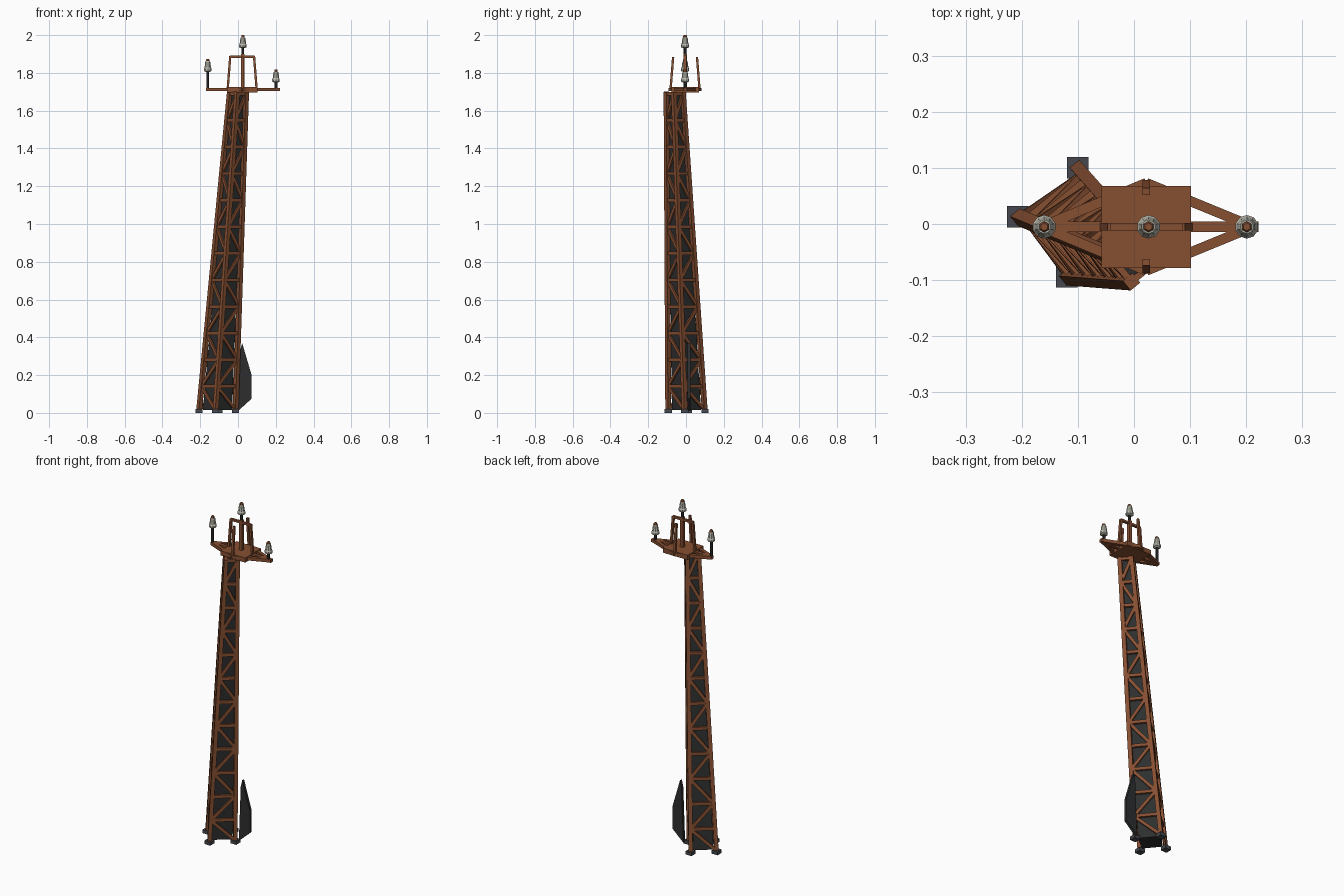
import bpy, bmesh, math
from mathutils import Vector, Matrix

if "Cube" in bpy.data.objects:
    bpy.data.objects.remove(bpy.data.objects["Cube"])


def mat(name, rgb):
    m = bpy.data.materials.new(name)
    m.diffuse_color = (*rgb, 1)
    m.use_nodes = True
    m.node_tree.nodes["Principled BSDF"].inputs["Base Color"].default_value = m.diffuse_color
    return m


RUST = mat("rusty brown", (0.24, 0.078, 0.031))
DARK = mat("charcoal", (0.026, 0.027, 0.028))
SLATE = mat("slate grey", (0.06, 0.064, 0.075))
GLASS = mat("pale grey", (0.50, 0.49, 0.42))


def make(name, bm, *mats):
    bmesh.ops.recalc_face_normals(bm, faces=bm.faces)
    me = bpy.data.meshes.new(name)
    bm.to_mesh(me)
    bm.free()
    for m in mats:
        me.materials.append(m)
    ob = bpy.data.objects.new(name, me)
    bpy.context.collection.objects.link(ob)
    return ob


def bar(bm, a, b, w, d, side):
    """Box from a to b, w wide along side and d deep across it."""
    a, b = Vector(a), Vector(b)
    z = (b - a).normalized()
    x = Vector(side)
    x = (x - z * x.dot(z)).normalized()
    y = z.cross(x)
    rot = Matrix((x, y, z)).transposed().to_4x4()
    bmesh.ops.create_cube(bm, size=1, matrix=Matrix.Translation((a + b) / 2) @ rot
                          @ Matrix.Diagonal((w, d, (b - a).length, 1)))


def bars(name, items, m):
    bm = bmesh.new()
    for it in items:
        bar(bm, *it)
    return make(name, bm, m)


# Leaning, tapering tower: four corners turned to a diamond
TOP = 1.70
BASE = Vector((-0.11, 0.003, 0))
HEAD = Vector((0.0, -0.06, TOP))
DIRS = [Vector((-1, 0.1, 0)), Vector((-0.1, -1, 0)), Vector((1, -0.1, 0)), Vector((0.1, 1, 0))]


def corner(i, z, k=1.0):
    t = z / TOP
    return BASE.lerp(HEAD, t) + DIRS[i % 4] * (0.097 * (1 - t) + 0.043 * t) * k + Vector((0, 0, 0))


face_side = DIRS[1] - DIRS[0]
bars("tower_legs", [(corner(i, 0.01), corner(i, TOP), 0.022, 0.022, face_side) for i in range(4)], RUST)

# Rungs and alternating diagonals on each face
levels = [0.14 + i * (TOP - 0.15) / 11 for i in range(12)]
rungs, braces = [], []
for i in range(4):
    out = DIRS[i] + DIRS[(i + 1) % 4]
    for z in levels:
        rungs.append((corner(i, z), corner(i + 1, z), 0.012, 0.018, out))
    for j, (lo, hi) in enumerate(zip([0.015] + levels[:-1], levels)):
        p, q = (i, i + 1) if j % 2 else (i + 1, i)
        braces.append((corner(p, lo), corner(q, hi), 0.010, 0.017, out))
bars("tower_rungs", rungs, RUST)
bars("tower_braces", braces, RUST)

# Dark core inside the lattice
bm = bmesh.new()
lo = [bm.verts.new(corner(i, 0.015, 0.8)) for i in range(4)]
hi = [bm.verts.new(corner(i, TOP - 0.02, 0.8)) for i in range(4)]
bm.faces.new(lo)
bm.faces.new(hi)
for i in range(4):
    j = (i + 1) % 4
    bm.faces.new((lo[i], lo[j], hi[j], hi[i]))
make("tower_core", bm, DARK)

# Foot pads
bars("foot_pads", [(corner(i, 0), corner(i, 0) + Vector((0, 0, 0.02)), 0.038, 0.038, (1, 0, 0))
                   for i in range(4)], SLATE)

# Fin panel beside the base
bm = bmesh.new()
outline = [(0.0, 0.01), (0.072, 0.075), (0.072, 0.2), (0.022, 0.37), (0.012, 0.33)]
f = bm.faces.new([bm.verts.new((x, 0.008, z)) for x, z in outline])
ext = bmesh.ops.extrude_face_region(bm, geom=[f])
bmesh.ops.translate(bm, vec=(0, 0.016, 0), verts=[v for v in ext["geom"] if isinstance(v, bmesh.types.BMVert)])
make("base_fin", bm, DARK)

# Platform deck with diamond frame and cross arm
CX, CY = 0.022, -0.005
bars("platform_deck", [((CX, CY, 1.697), (CX, CY, 1.724), 0.16, 0.146, (1, 0, 0))], RUST)
Z = 1.712
frame = [((-0.168, CY, Z), (0.222, CY, Z), 0.019, 0.018, (0, 1, 0))]
for tip in (-0.165, 0.212):
    for s in (-1, 1):
        frame.append(((tip, CY, Z), (CX, CY + s * 0.078, Z), 0.018, 0.018, (0, 1, 0)))
frame.append(((CX, CY - 0.078, Z), (CX, CY + 0.078, Z), 0.018, 0.018, (1, 0, 0)))
bars("platform_frame", frame, RUST)

# Hoop along the arm and two leaning posts across it
hoop = [((CX - 0.065, CY, 1.885), (CX + 0.065, CY, 1.885), 0.014, 0.012, (0, 1, 0))]
posts = []
for s in (-1, 1):
    hoop.append(((CX + s * 0.077, CY, 1.71), (CX + s * 0.063, CY, 1.888), 0.014, 0.012, (0, 1, 0)))
    posts.append(((CX, CY + s * 0.077, 1.71), (CX, CY + s * 0.063, 1.885), 0.013, 0.012, (1, 0, 0)))
bars("guard_hoop", hoop, RUST)
bars("guard_posts", posts, RUST)
MX = 0.026
bars("centre_mast", [((MX, CY, 1.71), (MX, CY, 1.90), 0.018, 0.018, (1, 0, 0))], RUST)


# Lamps on dark stems, each a turned body with a small brown cap
def ring_solid(bm, x, z, profile, n):
    rings = []
    for r, h in profile:
        rings.append([bm.verts.new((x + r * math.cos(a), CY + r * math.sin(a), z + h))
                      for a in (2 * math.pi * k / n + math.pi / n for k in range(n))])
    bm.faces.new(rings[0])
    bm.faces.new(rings[-1])
    for a, b in zip(rings, rings[1:]):
        for k in range(n):
            bm.faces.new((a[k], a[(k + 1) % n], b[(k + 1) % n], b[k]))


LAMP = [(0.012, 0), (0.021, 0.004), (0.021, 0.016), (0.018, 0.022), (0.014, 0.052), (0.012, 0.056)]
CAP = [(0.010, 0.054), (0.010, 0.064), (0.007, 0.068)]
for side, x, stem_z, lamp_z in (("left", -0.16, 1.715, 1.806), ("centre", MX, 1.89, 1.932), ("right", 0.201, 1.715, 1.75)):
    bm = bmesh.new()
    ring_solid(bm, x, 0, [(0.008, stem_z), (0.008, lamp_z + 0.002)], 6)
    make(side + "_lamp_stem", bm, DARK)
    bm = bmesh.new()
    ring_solid(bm, x, lamp_z, LAMP, 10)
    make(side + "_lamp", bm, GLASS)
    bm = bmesh.new()
    ring_solid(bm, x, lamp_z, CAP, 6)
    make(side + "_lamp_cap", bm, RUST)
